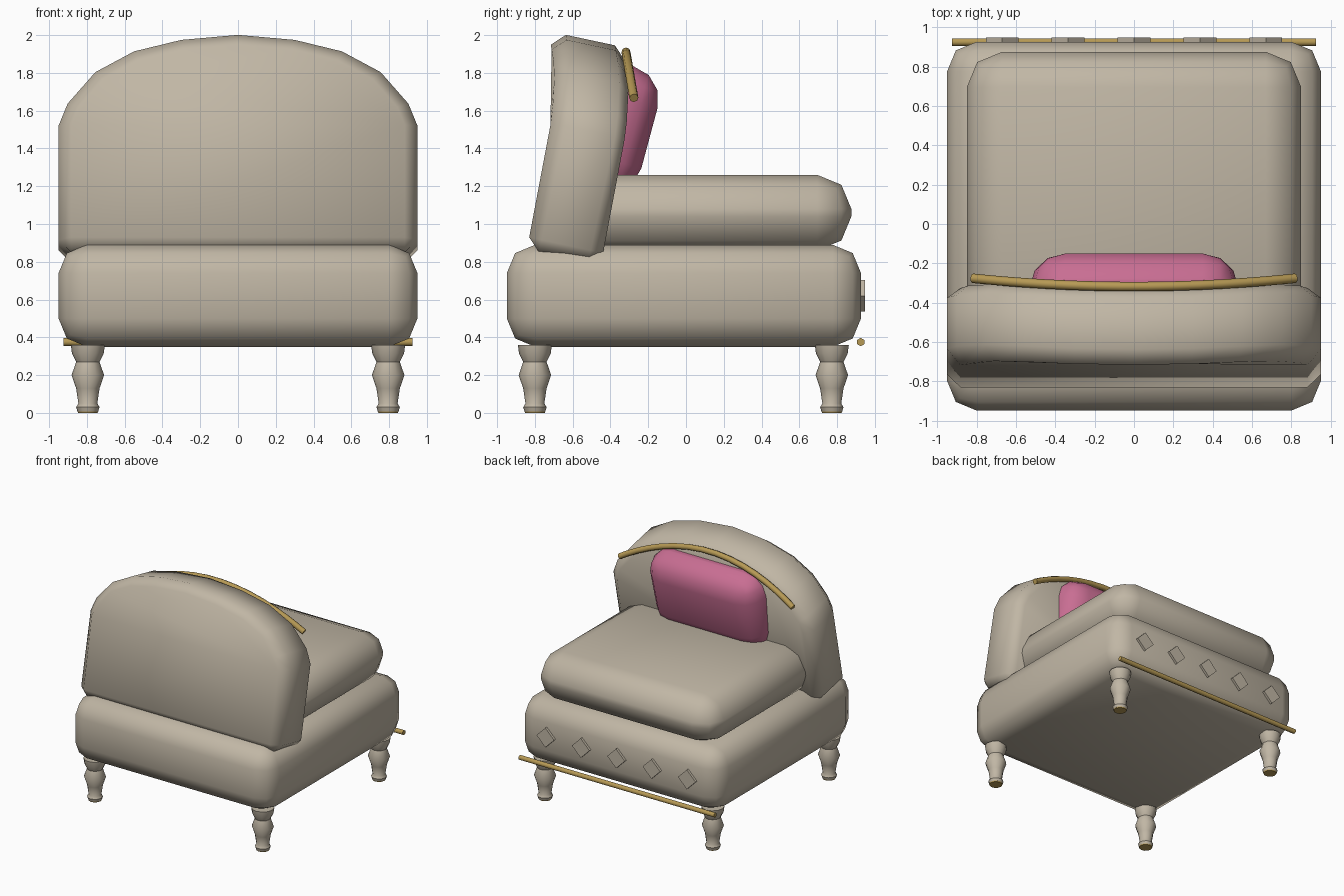
import bpy, bmesh, math
from mathutils import Matrix, Vector

if "Cube" in bpy.data.objects:
    bpy.data.objects.remove(bpy.data.objects["Cube"])


def mat(name, rgb):
    m = bpy.data.materials.new(name)
    m.diffuse_color = (*rgb, 1)
    m.use_nodes = True
    m.node_tree.nodes["Principled BSDF"].inputs["Base Color"].default_value = m.diffuse_color
    return m


BEIGE = mat("beige fabric", (0.53, 0.47, 0.375))
PINK = mat("pink fabric", (0.58, 0.155, 0.29))
GOLD = mat("gold metal", (0.47, 0.32, 0.09))


def finish(bm, name, material, angle=60):
    bmesh.ops.recalc_face_normals(bm, faces=bm.faces)
    me = bpy.data.meshes.new(name)
    bm.to_mesh(me)
    bm.free()
    me.materials.append(material)
    ob = bpy.data.objects.new(name, me)
    bpy.context.collection.objects.link(ob)
    bpy.ops.object.select_all(action='DESELECT')
    ob.select_set(True)
    bpy.context.view_layer.objects.active = ob
    bpy.ops.object.shade_smooth_by_angle(angle=math.radians(angle))
    return ob


def soft_box(name, size, loc, bevel, segs, material, tilt=0.0):
    bm = bmesh.new()
    bmesh.ops.create_cube(bm, size=1, matrix=Matrix.Diagonal((*size, 1)))
    bmesh.ops.bevel(bm, geom=bm.edges[:], offset=bevel, segments=segs,
                    profile=0.5, affect='EDGES', clamp_overlap=True)
    bm.transform(Matrix.Translation(loc) @ Matrix.Rotation(-tilt, 4, 'X'))
    return finish(bm, name, material)


def tube(name, pts, radius, material, sides=6):
    # sweep a small ring along a path
    bm = bmesh.new()
    pts = [Vector(p) for p in pts]
    rings = []
    for i, p in enumerate(pts):
        t = (pts[min(i + 1, len(pts) - 1)] - pts[max(i - 1, 0)]).normalized()
        a = t.cross(Vector((0, 1, 0))).normalized()
        b = t.cross(a)
        rings.append([bm.verts.new(p + radius * (a * math.cos(k * math.tau / sides)
                      + b * math.sin(k * math.tau / sides))) for k in range(sides)])
    for r, s in zip(rings, rings[1:]):
        for k in range(sides):
            n = (k + 1) % sides
            bm.faces.new((r[k], r[n], s[n], s[k]))
    bm.faces.new(rings[0])
    bm.faces.new(rings[-1])
    return finish(bm, name, material, 62)


def lathe(name, profile, loc, material, sides=12):
    bm = bmesh.new()
    rings = [[bm.verts.new((loc[0] + r * math.cos(k * math.tau / sides),
                            loc[1] + r * math.sin(k * math.tau / sides), z))
              for k in range(sides)] for r, z in profile]
    for r, s in zip(rings, rings[1:]):
        for k in range(sides):
            n = (k + 1) % sides
            bm.faces.new((r[k], r[n], s[n], s[k]))
    bm.faces.new(rings[0])
    bm.faces.new(rings[-1])
    return finish(bm, name, material, 40)


# base and cushions
soft_box("base", (1.9, 1.875, 0.54), (0, -0.011, 0.62), 0.15, 2, BEIGE)
soft_box("seat_cushion", (1.7, 1.475, 0.4), (0, 0.138, 1.06), 0.18, 2, BEIGE)
soft_box("pillow", (1.06, 0.37, 0.69), (0, -0.372, 1.503), 0.18, 3, PINK,
         math.radians(15))

# arched backrest: extruded outline, chamfered, curved around the sitter, tilted
half = [(0.95, 0), (0.95, 0.685), (0.902, 0.802), (0.755, 0.967),
        (0.55, 1.073), (0.3, 1.13)]
outline = half + [(0, 1.155)] + [(-x, h) for x, h in reversed(half)]
bm = bmesh.new()
face = bm.faces.new([bm.verts.new((x, 0, h)) for x, h in outline])
ext = bmesh.ops.extrude_face_region(bm, geom=[face])
for v in [g for g in ext["geom"] if isinstance(g, bmesh.types.BMVert)]:
    v.co.y = 0.4
bmesh.ops.recalc_face_normals(bm, faces=bm.faces)
sharp = [e for e in bm.edges if e.calc_face_angle() > math.radians(35)]
bmesh.ops.bevel(bm, geom=sharp, offset=0.067, segments=1, profile=0.5,
                affect='EDGES', clamp_overlap=True)
for v in bm.verts:
    v.co.y -= 0.1 * (1 - (v.co.x / 0.95) ** 2) if v.co.z > 0.5 else 0
bm.transform(Matrix.Translation((0, -0.844, 0.8645))
             @ Matrix.Rotation(-math.radians(12), 4, 'X'))
finish(bm, "backrest", BEIGE)

# gold trims
arc = [(0.82 * math.sin(math.radians(a)) / math.sin(math.radians(60)), a)
       for a in range(-60, 61, 8)]
tube("backrest_trim", [(x, -0.318 + 0.042 * (x / 0.82) ** 2,
                        1.912 - 0.245 * (x / 0.82) ** 2) for x, a in arc],
     0.024, GOLD, 8)
tube("front_rail", [(-0.925, 0.925, 0.375), (0.925, 0.925, 0.375)], 0.022, GOLD)

# diamond studs along the front of the base
for i in range(-2, 3):
    bm = bmesh.new()
    bmesh.ops.create_cube(bm, size=1, matrix=Matrix.Translation((i * 0.335, 0.934, 0.62))
                          @ Matrix.Rotation(math.radians(45), 4, 'Y')
                          @ Matrix.Diagonal((0.118, 0.026, 0.118, 1)))
    finish(bm, f"diamond_stud_{i + 3}", BEIGE, 30)

# turned legs with gold foot caps
leg = [(0.055, 0.008), (0.062, 0.03), (0.05, 0.05), (0.062, 0.13), (0.086, 0.2),
       (0.062, 0.27), (0.084, 0.315), (0.09, 0.36)]
for x in (-0.795, 0.795):
    for y, side in ((-0.8, "back"), (0.772, "front")):
        tag = side + ("_left" if x < 0 else "_right")
        lathe(tag + "_leg", leg, (x, y), BEIGE)
        lathe(tag + "_foot_cap", [(0.052, 0), (0.055, 0.009)], (x, y), GOLD)
